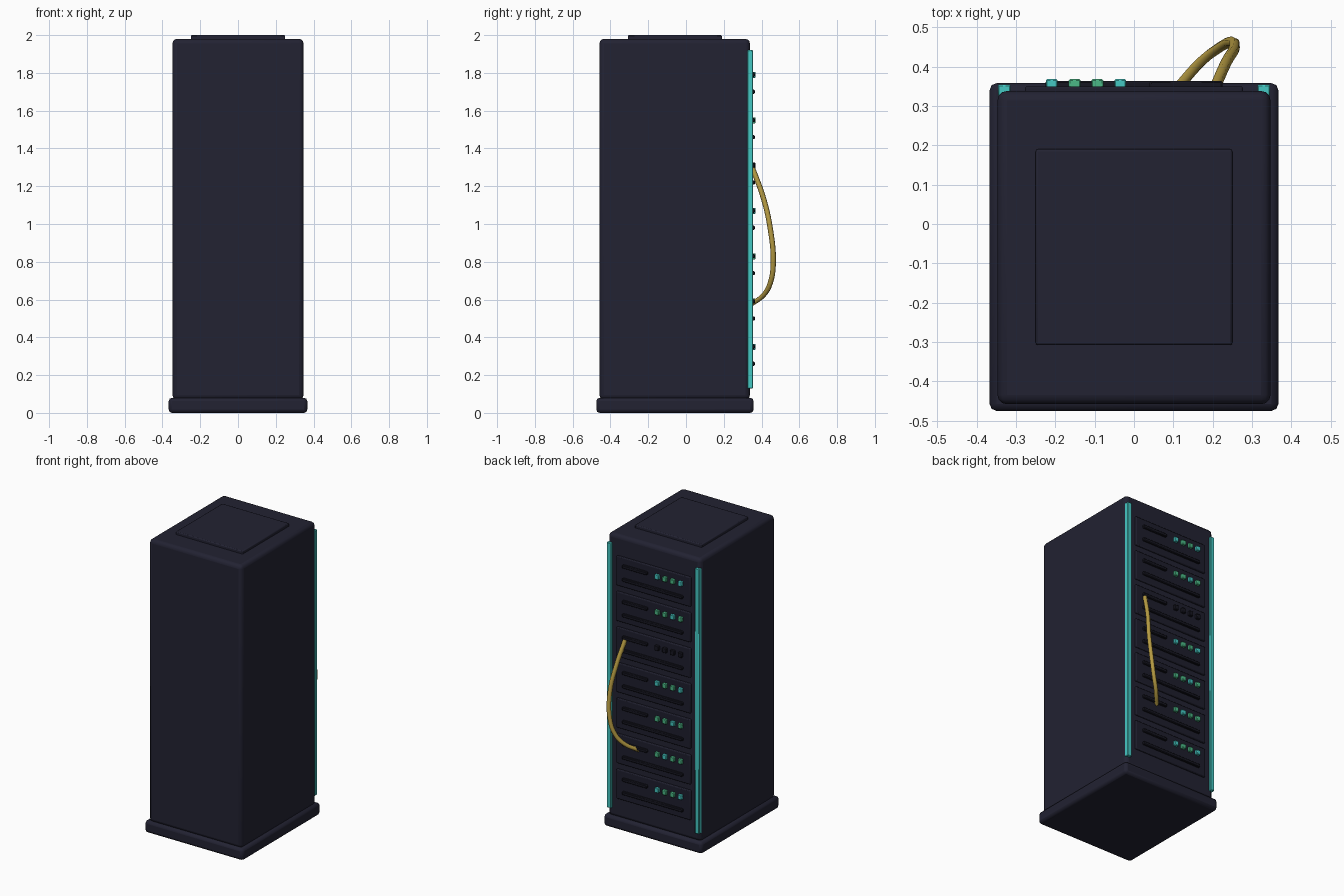
import bpy
from mathutils import Vector

if "Cube" in bpy.data.objects:
    bpy.data.objects.remove(bpy.data.objects["Cube"])


def material(name, rgb):
    m = bpy.data.materials.new(name)
    m.diffuse_color = (*rgb, 1)
    m.use_nodes = True
    m.node_tree.nodes["Principled BSDF"].inputs["Base Color"].default_value = m.diffuse_color
    return m


CASE = material("dark navy", (0.016, 0.016, 0.032))
PANEL = material("panel navy", (0.013, 0.013, 0.026))
TRIM = material("near black", (0.008, 0.008, 0.015))
TEAL = material("teal light", (0.06, 0.58, 0.55))
GREEN = material("green light", (0.07, 0.48, 0.24))
GOLD = material("gold cable", (0.47, 0.33, 0.055))


def box(name, lo, hi, mat, bevel=0.0, segments=2):
    """Axis-aligned box between two corners with rounded edges."""
    lo, hi = Vector(lo), Vector(hi)
    bpy.ops.mesh.primitive_cube_add(size=1, location=(lo + hi) / 2)
    ob = bpy.context.object
    ob.name = name
    ob.scale = hi - lo
    bpy.ops.object.transform_apply(location=False, rotation=False, scale=True)
    ob.data.materials.append(mat)
    if bevel:
        mod = ob.modifiers.new("rounding", 'BEVEL')
        mod.width = bevel
        mod.segments = segments
        bpy.ops.object.shade_smooth_by_angle()
    return ob


# Cabinet: plinth, body and roof plate
box("plinth", (-0.367, -0.475, 0), (0.367, 0.358, 0.08), CASE, 0.018)
box("cabinet_body", (-0.347, -0.458, 0.07), (0.347, 0.338, 1.98), CASE, 0.024, 3)
box("roof_plate", (-0.25, -0.308, 1.96), (0.25, 0.19, 2.0), CASE, 0.006)

# Vertical light strips on the back corners
for side, x in (("left", -0.33), ("right", 0.33)):
    box(side + "_light_strip", (x - 0.016, 0.325, 0.13), (x + 0.016, 0.354, 1.92), TEAL, 0.003, 1)

# Seven rack units, each with two vent bars and four lamps
for r in range(7):
    z = 1.745 - 0.24 * r
    n = f"unit_{r + 1}"
    box(n + "_panel", (-0.277, 0.32, z - 0.1), (0.277, 0.35, z + 0.1), PANEL, 0.006)
    box(n + "_short_bar", (0.04, 0.34, z + 0.034), (0.225, 0.364, z + 0.056), TRIM, 0.004, 1)
    box(n + "_long_bar", (-0.225, 0.34, z - 0.056), (0.225, 0.364, z - 0.034), TRIM, 0.004, 1)
    for c in range(4):
        x = -0.035 - 0.058 * c
        lamp = TRIM if r == 2 else TEAL if (r + c) % 3 == 0 else GREEN
        box(f"{n}_lamp_{c + 1}", (x - 0.015, 0.34, z + 0.028), (x + 0.015, 0.368, z + 0.06), lamp, 0.003, 1)

# Loose cable looping out of the back
path = [(0.205, 0.345, 1.315), (0.235, 0.412, 1.13), (0.255, 0.447, 0.97), (0.246, 0.462, 0.80),
        (0.215, 0.447, 0.69), (0.17, 0.412, 0.625), (0.11, 0.345, 0.575)]
curve = bpy.data.curves.new("cable", 'CURVE')
curve.dimensions = '3D'
curve.bevel_depth = 0.014
curve.bevel_resolution = 1
curve.resolution_u = 5
curve.use_fill_caps = True
spline = curve.splines.new('BEZIER')
spline.bezier_points.add(len(path) - 1)
for p, co in zip(spline.bezier_points, path):
    p.co = co
    p.handle_left_type = p.handle_right_type = 'AUTO'
curve.materials.append(GOLD)
cable = bpy.data.objects.new("cable", curve)
bpy.context.collection.objects.link(cable)
